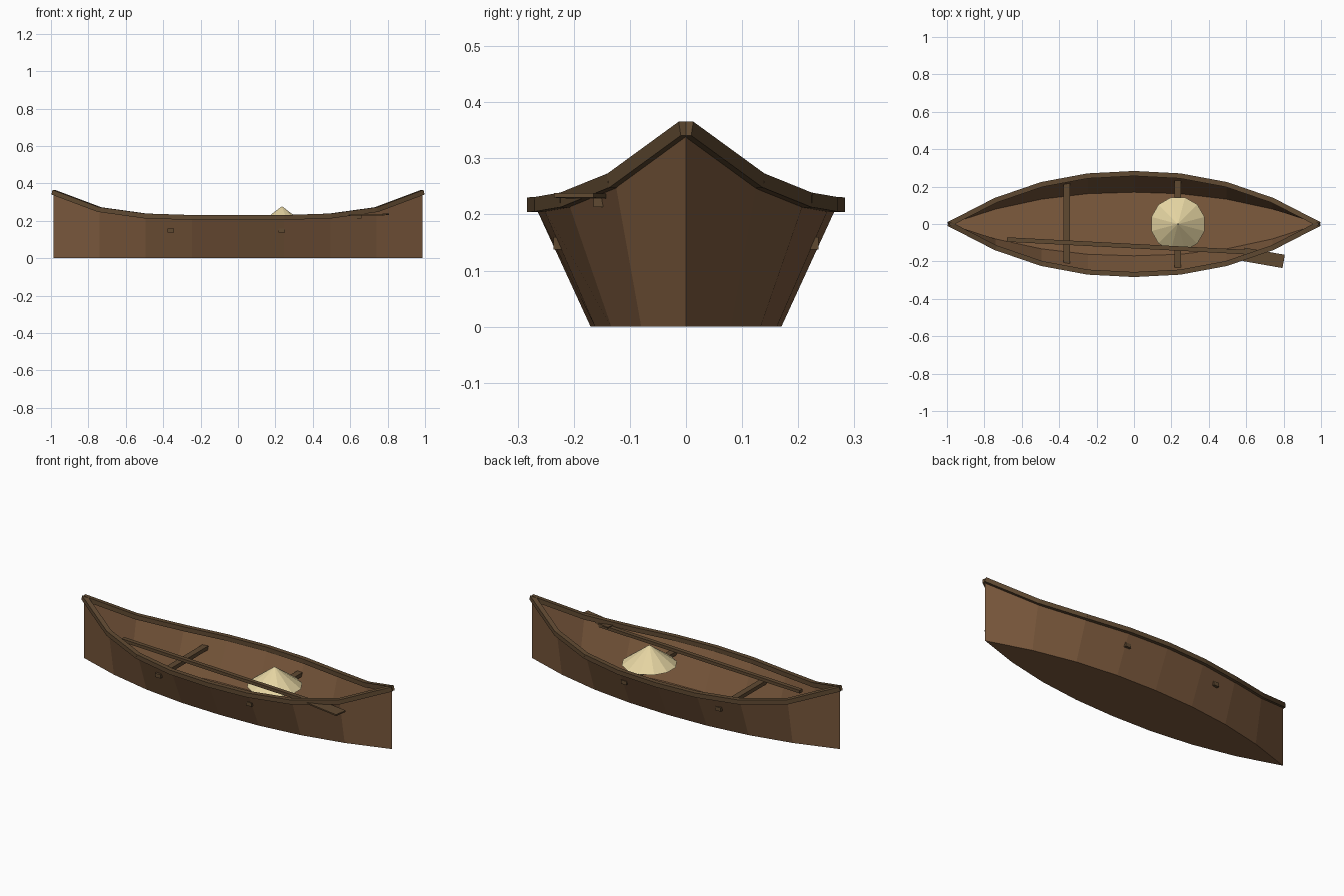
import bpy, bmesh
from math import radians
from mathutils import Matrix, Vector

cube = bpy.data.objects.get("Cube")
if cube:
    bpy.data.objects.remove(cube, do_unlink=True)


def material(name, rgb):
    m = bpy.data.materials.new(name)
    m.use_nodes = True
    m.diffuse_color = (*rgb, 1)
    m.node_tree.nodes["Principled BSDF"].inputs["Base Color"].default_value = (*rgb, 1)
    return m


hull_wood = material("hull wood", (0.205, 0.104, 0.048))
dark_wood = material("dark wood", (0.115, 0.067, 0.031))
straw = material("straw", (0.78, 0.66, 0.36))


def finish(name, bm, mat):
    mesh = bpy.data.meshes.new(name)
    bm.to_mesh(mesh)
    bm.free()
    mesh.materials.append(mat)
    obj = bpy.data.objects.new(name, mesh)
    bpy.context.collection.objects.link(obj)
    return obj


def add_beam(bm, a, b, width, height, extra=0.0):
    """Box running from a to b, kept level across its width."""
    a, b = Vector(a), Vector(b)
    along = (b - a).normalized()
    side = Vector((0, 0, 1)).cross(along).normalized()
    up = along.cross(side)
    frame = Matrix((along, side, up)).transposed().to_4x4()
    size = Matrix.Diagonal(((b - a).length + extra, width, height, 1))
    bmesh.ops.create_cube(bm, size=1, matrix=Matrix.Translation((a + b) / 2) @ frame @ size)


# Hull stations: taper to a point at both ends, sheer line rising at the tips
HALF_LENGTH = 0.987
stations = [i / 4 for i in range(-4, 5)]


def taper(t):
    return 1 - abs(t) ** 2.2


def gunwale(t, side):
    return Vector((t * HALF_LENGTH, side * 0.27 * taper(t), 0.2175 + 0.135 * t ** 4))


# Open hull with flat floor
bm = bmesh.new()
rows = []
for t in stations:
    x, w = t * HALF_LENGTH, 0.17 * taper(t)
    points = [gunwale(t, -1), (x, -w, 0), (x, w, 0), gunwale(t, 1)]
    rows.append([bm.verts.new(p) for p in points])
for r, s in zip(rows, rows[1:]):
    for k in range(3):
        bm.faces.new((r[k], r[k + 1], s[k + 1], s[k]))
bmesh.ops.remove_doubles(bm, verts=bm.verts, dist=0.0005)
bmesh.ops.recalc_face_normals(bm, faces=bm.faces)
floor = min(bm.faces, key=lambda f: f.calc_center_median().z)
if floor.normal.z > 0:
    bmesh.ops.reverse_faces(bm, faces=bm.faces)
finish("hull", bm, hull_wood)

# Rails made of straight lengths
for name, side in (("left_side_rail", 1), ("right_side_rail", -1)):
    bm = bmesh.new()
    for t, u in zip(stations, stations[1:]):
        add_beam(bm, gunwale(t, side), gunwale(u, side), 0.027, 0.026, 0.004)
    finish(name, bm, dark_wood)

# Cross benches poking slightly through the sides
for name, x, reach in (("rear_bench", -0.36, 0.222), ("front_bench", 0.235, 0.236)):
    bm = bmesh.new()
    add_beam(bm, (x, -reach, 0.149), (x, reach, 0.149), 0.035, 0.022)
    finish(name, bm, dark_wood)

# Oar: shaft and flat blade
bm = bmesh.new()
add_beam(bm, (-0.68, -0.083, 0.222), (0.66, -0.153, 0.222), 0.024, 0.018)
finish("oar_shaft", bm, dark_wood)
bm = bmesh.new()
add_beam(bm, (0.585, -0.162, 0.232), (0.8, -0.2, 0.234), 0.072, 0.008)
finish("oar_blade", bm, dark_wood)

# Conical straw hat resting on the bench
bm = bmesh.new()
bmesh.ops.create_cone(bm, cap_ends=True, segments=12, radius1=0.147, radius2=0, depth=0.108,
                      matrix=Matrix.Translation((0.235, 0, 0.224)) @ Matrix.Rotation(radians(15), 4, "Z"))
finish("straw_hat", bm, straw)
